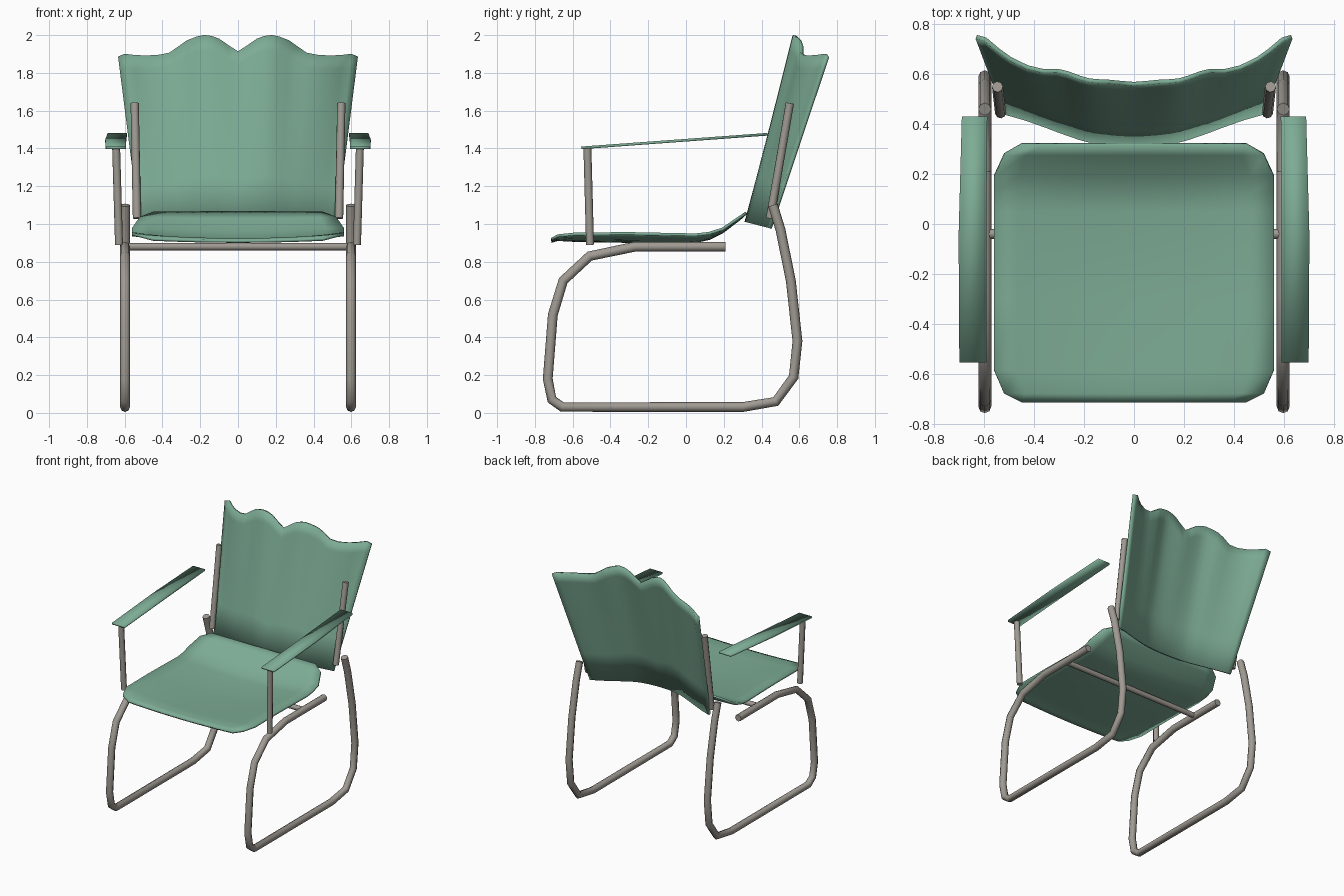
import bpy, math

if "Cube" in bpy.data.objects:
    bpy.data.objects.remove(bpy.data.objects["Cube"])


def material(name, rgb):
    m = bpy.data.materials.new(name)
    m.diffuse_color = (*rgb, 1)
    m.use_nodes = True
    m.node_tree.nodes["Principled BSDF"].inputs["Base Color"].default_value = m.diffuse_color
    return m


GREEN = material("sage green", (0.205, 0.413, 0.30))
METAL = material("warm grey metal", (0.35, 0.325, 0.29))


def finish(ob, mat, angle):
    bpy.ops.object.select_all(action='DESELECT')
    ob.select_set(True)
    bpy.context.view_layer.objects.active = ob
    ob.data.materials.clear()
    ob.data.materials.append(mat)
    bpy.ops.object.shade_smooth_by_angle(angle=math.radians(angle))


def tube(name, points, radius):
    """Eight-sided metal tube along a path."""
    cu = bpy.data.curves.new(name, 'CURVE')
    cu.dimensions = '3D'
    cu.bevel_depth = radius
    cu.bevel_resolution = 2
    cu.use_fill_caps = True
    sp = cu.splines.new('POLY')
    sp.points.add(len(points) - 1)
    for p, co in zip(sp.points, points):
        p.co = (*co, 1)
    ob = bpy.data.objects.new(name, cu)
    bpy.context.collection.objects.link(ob)
    bpy.ops.object.select_all(action='DESELECT')
    ob.select_set(True)
    bpy.context.view_layer.objects.active = ob
    bpy.ops.object.convert(target='MESH')
    finish(bpy.context.view_layer.objects.active, METAL, 50)


def sheet(name, rows, thickness):
    """Thin green panel from rows of points, thickened away from its normal."""
    n = len(rows[0])
    faces = [(r * n + c, r * n + c + 1, (r + 1) * n + c + 1, (r + 1) * n + c)
             for r in range(len(rows) - 1) for c in range(n - 1)]
    me = bpy.data.meshes.new(name)
    me.from_pydata([p for row in rows for p in row], [], faces)
    ob = bpy.data.objects.new(name, me)
    bpy.context.collection.objects.link(ob)
    mod = ob.modifiers.new("thickness", 'SOLIDIFY')
    mod.thickness = thickness
    mod.offset = -1
    finish(ob, GREEN, 40)


# Seat: stations of (y, half width, centre height, rise at the sides)
stations = [(-.715, .45, .915, .010), (-.68, .52, .925, .020), (-.585, .56, .920, .035),
            (-.30, .56, .915, .042), (.05, .56, .915, .035), (.12, .56, .930, .028),
            (.19, .56, .965, .015), (.275, .52, 1.03, .008), (.315, .45, 1.065, 0)]
ts = [i / 6 for i in range(-6, 7)]
sheet("seat", [[(t * w, y, z + rise * t * t) for t in ts]
               for y, w, z, rise in stations], 0.015)

# Backrest: columns of (x at top, length, depth at top, depth at bottom)
half = [(0, .933, .010, 0), (.05, .965, .006, .001), (.10, 1.0, .002, .003),
        (.14, 1.014, 0, .007), (.18, 1.02, .002, .011), (.22, 1.014, .015, .017),
        (.27, 1.0, .038, .028), (.31, .975, .054, .040), (.365, .938, .062, .056),
        (.43, .93, .080, .077), (.50, .937, .113, .098), (.55, .948, .147, .112),
        (.60, .965, .187, .124), (.635, .953, .200, .132)]
cols = [(-x, s, a, b) for x, s, a, b in half[:0:-1]] + half
rows = []
for v in (0, .25, .5, .75, .92, 1):
    row = []
    for x, length, d_top, d_bot in cols:
        s, d = length * v, d_bot + (d_top - d_bot) * v
        row.append((x / .635 * (.52 + .115 * v),
                    .31 + .25 * s + .97 * d, 1.012 + .97 * s - .25 * d))
    rows.append(row)
sheet("backrest", rows, 0.017)

# Bent side frame outline (y, z)
frame = [(.21, .88), (-.27, .88), (-.51, .83), (-.65, .70), (-.705, .52), (-.732, .18),
         (-.71, .07), (-.655, .031), (.30, .031), (.475, .06), (.57, .19), (.59, .38),
         (.555, .70), (.50, .97), (.46, 1.10)]
for side, sx in (("left", -1), ("right", 1)):
    tube(side + "_frame", [(sx * .598, y, z) for y, z in frame], .026)
    tube(side + "_arm_post", [(sx * .63, -.508, .89), (sx * .645, -.522, 1.40)], .021)
    tube(side + "_back_post", [(sx * .535, .445, 1.03), (sx * .547, .55, 1.64)], .022)
    # Armrest: sloping flat strip
    arm = [(-.555, 1.41, .592, .70), (-.05, 1.447, .592, .703), (.43, 1.482, .588, .69)]
    sheet(side + "_armrest", [[(x, y, z) for x in sorted((sx * a, sx * b))]
                              for y, z, a, b in arm], 0.014)

# Cross bar under the seat
tube("cross_bar", [(-.598, -.04, .88), (.598, -.04, .88)], .02)
